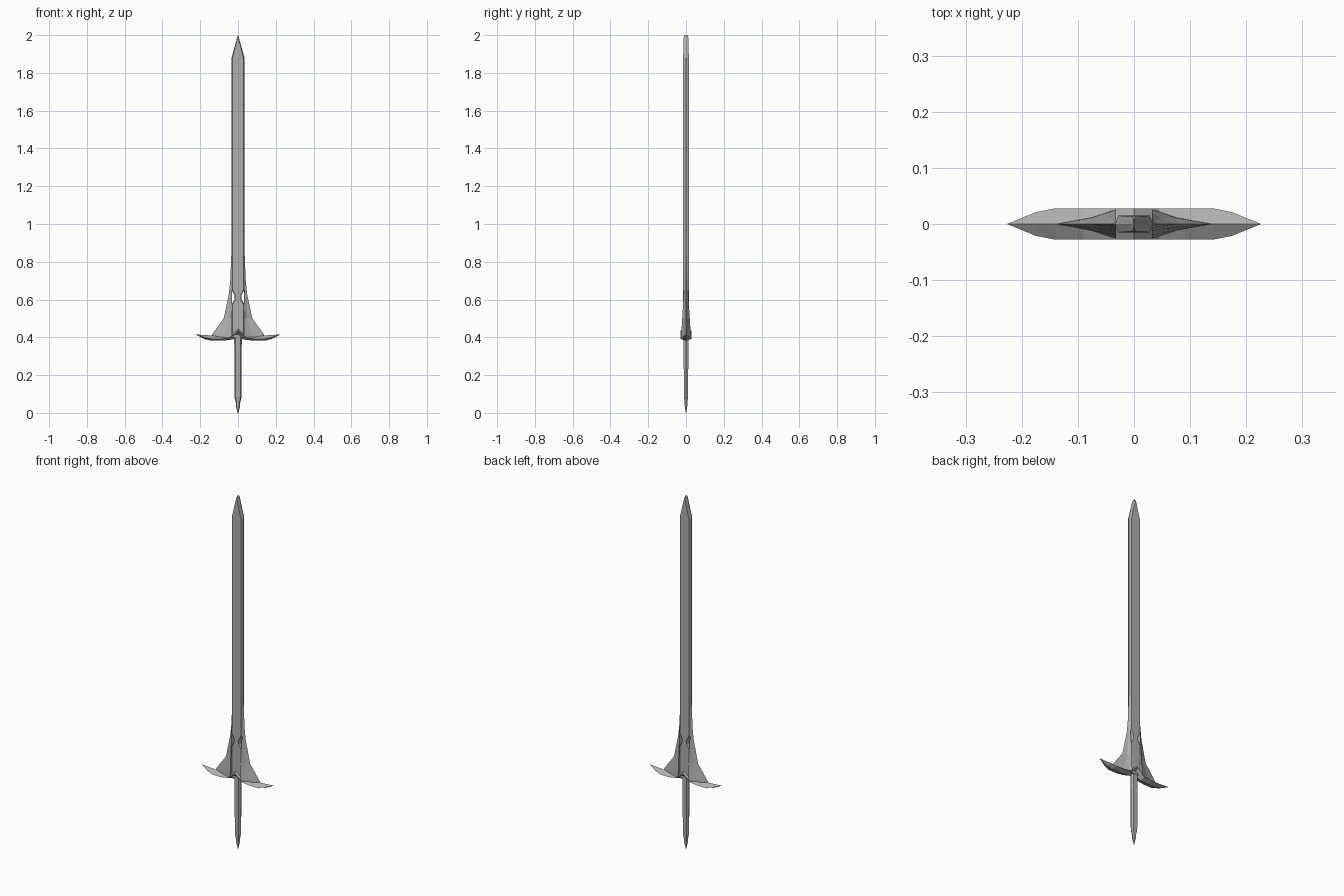
import bpy, bmesh

if "Cube" in bpy.data.objects:
    bpy.data.objects.remove(bpy.data.objects["Cube"])

steel = bpy.data.materials.new("dark_steel")
steel.diffuse_color = (.43, .43, .43, 1)
steel.use_nodes = True
steel.node_tree.nodes["Principled BSDF"].inputs["Base Color"].default_value = steel.diffuse_color


def loft(name, sections):
    """Skin a list of equal-length point rings and cap both ends."""
    bm = bmesh.new()
    rings = [[bm.verts.new(p) for p in s] for s in sections]
    n = len(rings[0])
    for a, b in zip(rings, rings[1:]):
        for i in range(n):
            j = (i + 1) % n
            bm.faces.new((a[i], a[j], b[j], b[i]))
    bm.faces.new(rings[0])
    bm.faces.new(rings[-1])
    bmesh.ops.recalc_face_normals(bm, faces=bm.faces)
    mesh = bpy.data.meshes.new(name)
    bm.to_mesh(mesh)
    bm.free()
    mesh.materials.append(steel)
    obj = bpy.data.objects.new(name, mesh)
    bpy.context.collection.objects.link(obj)
    return obj


def hex_ring(z, w, f, t):
    """Six-sided section: edge half-width w, flat half-width f, half-thickness t."""
    return [(w, 0, z), (f, t, z), (-f, t, z), (-w, 0, z), (-f, -t, z), (f, -t, z)]


# Blade with bevelled edges, small notches near the base and a wedge tip
blade = [(0.40, .034, .028, .015), (0.575, .034, .028, .015), (0.60, .018, .015, .015),
         (0.625, .018, .015, .015), (0.65, .034, .028, .015), (1.88, .034, .028, .015),
         (1.985, .005, .003, .013), (2.0, .001, .0005, .007)]
loft("blade", [hex_ring(*s) for s in blade])

# Grip with tapered pommel
grip = [(0.0, .002, .001, .001), (0.035, .011, .007, .007), (0.05, .011, .007, .007),
        (0.085, .019, .012, .011), (0.41, .020, .013, .013)]
loft("grip", [hex_ring(*s) for s in grip])

# Crossguard: x, half-depth, ridge z, edge z, underside z
half = [(0, .028, .455, .435, .395), (.045, .028, .41, .397, .386),
        (.09, .028, .407, .391, .382), (.14, .028, .410, .391, .382),
        (.175, .021, .412, .399, .390), (.225, .0005, .4155, .415, .4145)]
full = [(-s[0], *s[1:]) for s in reversed(half[1:])] + half
loft("crossguard", [[(x, 0, top), (x, h, edge), (x, 0, low), (x, -h, edge)]
                    for x, h, top, edge, low in full])


# Swept fins joining the blade to the guard: z, outer x, half-thickness
def fin_ring(z, w, t):
    a = .032
    m = a + (w - a) * .4
    return [(a, t, z), (m, t * .45, z), (w, 0, z), (m, -t * .45, z), (a, -t, z)]


fin = loft("blade_fins", [fin_ring(*s) for s in
                          [(.40, .14, .026), (.415, .138, .025), (.50, .076, .020),
                           (.63, .048, .012), (.70, .041, .009), (.85, .035, .002)]])
fin.modifiers.new("Mirror", 'MIRROR').use_axis[0] = True
